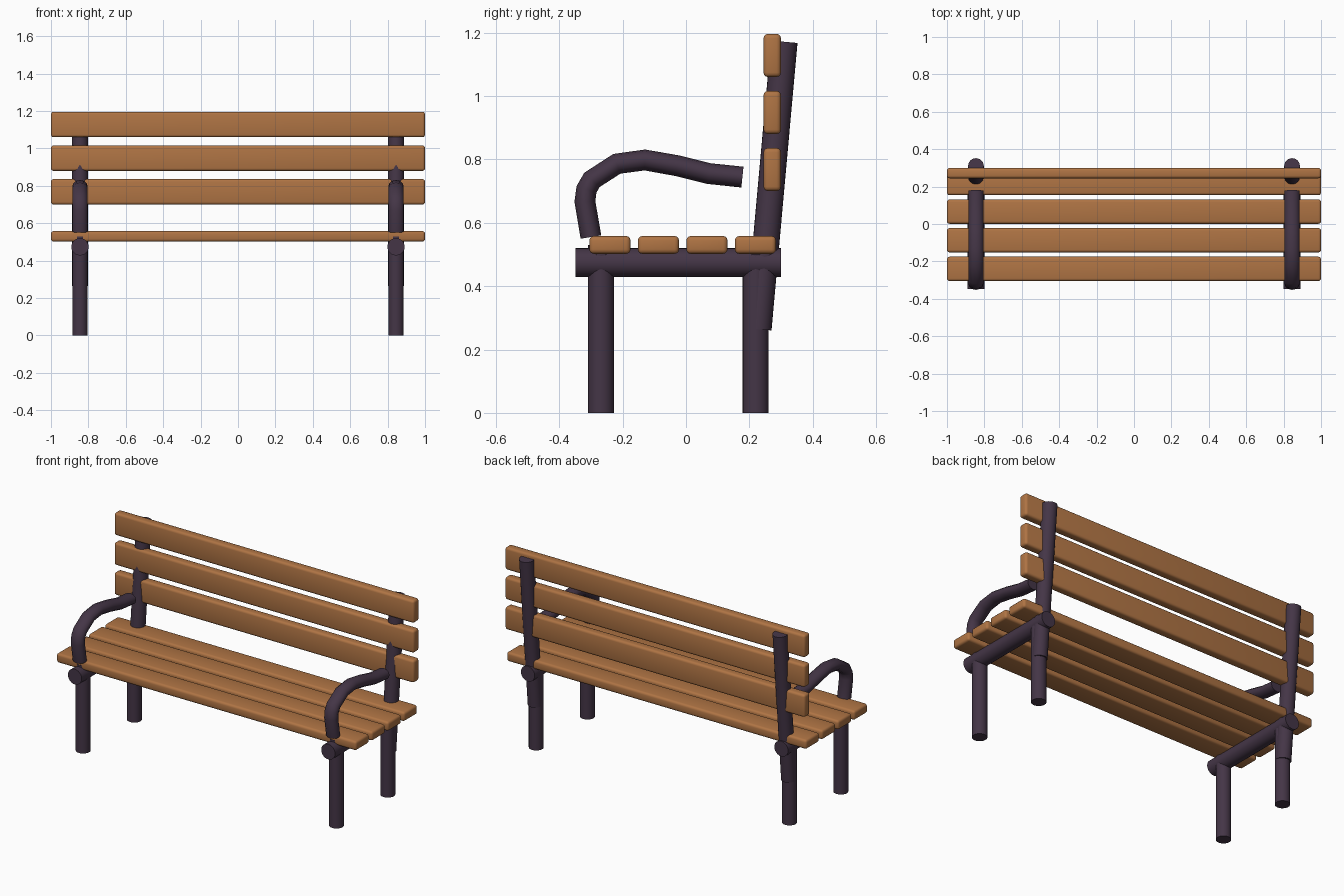
import bpy
import math
from mathutils import Vector

cube = bpy.data.objects.get("Cube")
if cube:
    bpy.data.objects.remove(cube, do_unlink=True)


def material(name, colour):
    mat = bpy.data.materials.new(name)
    mat.use_nodes = True
    mat.diffuse_color = (*colour, 1)
    mat.node_tree.nodes["Principled BSDF"].inputs["Base Color"].default_value = (*colour, 1)
    return mat


WOOD = material("warm wood", (0.43, 0.175, 0.058))
METAL = material("dark purple metal", (0.058, 0.036, 0.062))


def finish(obj, name, mat, angle=40):
    obj.name = name
    obj.data.materials.append(mat)
    bpy.ops.object.shade_smooth_by_angle(angle=math.radians(angle))
    return obj


def slat(name, y, z, depth, height):
    """Rounded plank running the whole width."""
    bpy.ops.mesh.primitive_cube_add(size=1, location=(0, y, z))
    obj = bpy.context.object
    obj.scale = (2, depth, height)
    bpy.ops.object.transform_apply(location=False, rotation=False)
    bevel = obj.modifiers.new("rounded edges", 'BEVEL')
    bevel.width = 0.014
    bevel.segments = 3
    bpy.ops.object.modifier_apply(modifier=bevel.name)
    finish(obj, name, WOOD)


def tube(name, start, end, radius):
    """Straight cylinder between two points."""
    a, b = Vector(start), Vector(end)
    bpy.ops.mesh.primitive_cylinder_add(vertices=24, radius=radius, depth=(b - a).length,
                                        location=(a + b) / 2)
    obj = bpy.context.object
    obj.rotation_euler = (b - a).to_track_quat('Z', 'Y').to_euler()
    finish(obj, name, METAL)


def armrest(name, x, path):
    """Bent tube, a little wider than it is thick."""
    curve = bpy.data.curves.new(name, 'CURVE')
    curve.dimensions = '3D'
    curve.bevel_depth = 0.033
    curve.bevel_resolution = 4
    curve.use_fill_caps = True
    spline = curve.splines.new('POLY')
    spline.points.add(len(path) - 1)
    for point, (y, z) in zip(spline.points, path):
        point.co = (0, y, z, 1)
    obj = bpy.data.objects.new(name, curve)
    bpy.context.collection.objects.link(obj)
    obj.location.x = x
    obj.scale.x = 1.24
    bpy.ops.object.select_all(action='DESELECT')
    obj.select_set(True)
    bpy.context.view_layer.objects.active = obj
    bpy.ops.object.convert(target='MESH')
    finish(bpy.context.object, name, METAL)


# Seat and back planks
for i in range(4):
    slat(f"seat_slat_{i + 1}", -0.24 + 0.153 * i, 0.53, 0.13, 0.056)
for i in range(3):
    slat(f"back_slat_{i + 1}", 0.272, 0.768 + 0.18 * i, 0.055, 0.136)

# Metal frame on each side
ARM_PATH = [(-0.30, 0.555), (-0.319, 0.667), (-0.314, 0.705), (-0.297, 0.735), (-0.218, 0.786),
            (-0.13, 0.798), (-0.028, 0.78), (0.073, 0.755), (0.178, 0.744)]
for side, x in (("left", 0.845), ("right", -0.845)):
    tube(f"{side}_front_leg", (x, -0.268, 0), (x, -0.268, 0.53), 0.041)
    tube(f"{side}_back_leg", (x, 0.22, 0), (x, 0.22, 0.50), 0.041)
    tube(f"{side}_seat_rail", (x, -0.348, 0.474), (x, 0.30, 0.474), 0.046)
    tube(f"{side}_back_post", (x, 0.228, 0.264), (x, 0.31, 1.171), 0.042)
    armrest(f"{side}_armrest", x, ARM_PATH)
